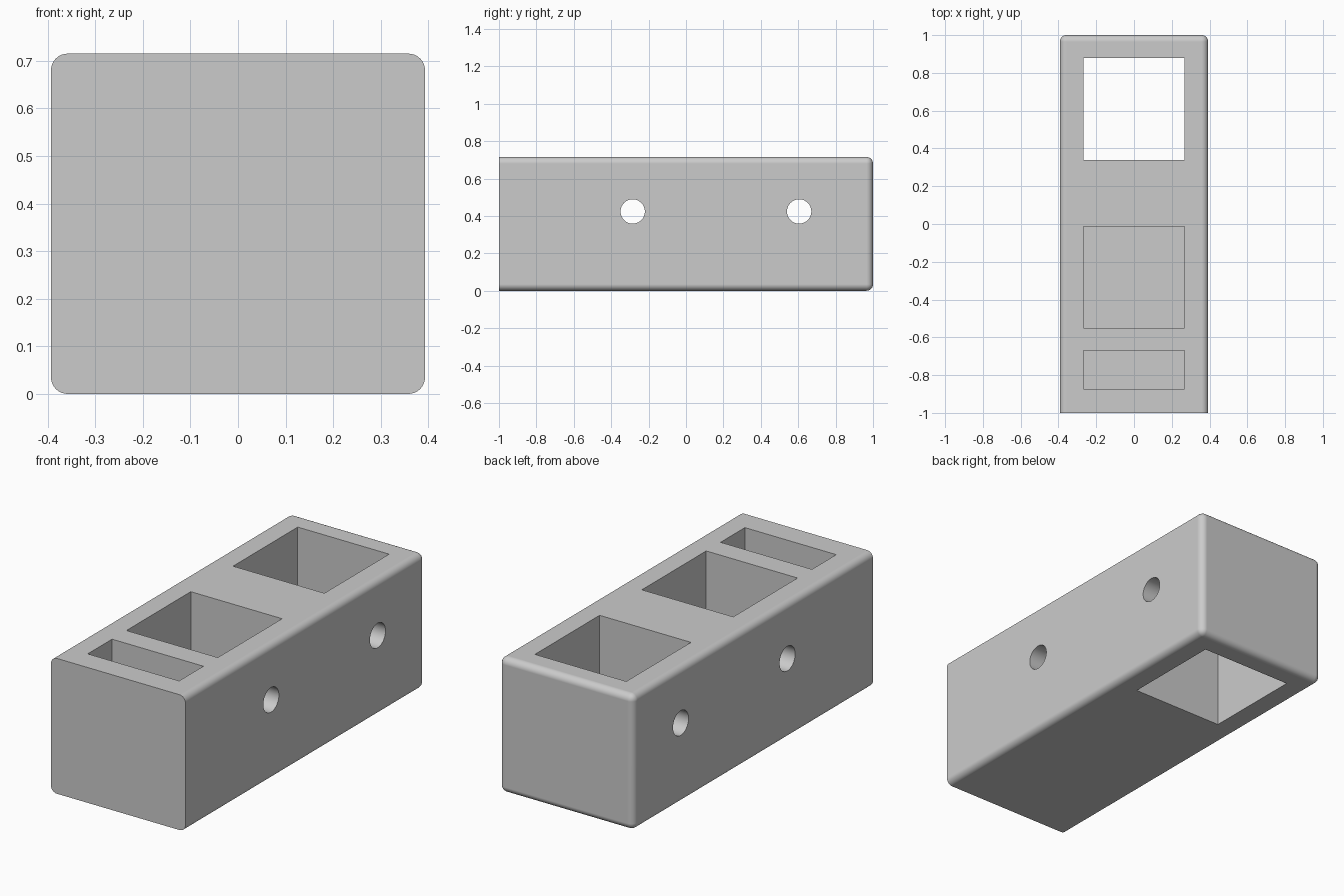
import bpy, bmesh, math
from mathutils import Matrix, Vector

if "Cube" in bpy.data.objects:
    bpy.data.objects.remove(bpy.data.objects["Cube"], do_unlink=True)

HALF_W, HEIGHT, FILLET = 0.393, 0.715, 0.035
POCKET_W, FLOOR = 0.267, 0.12

grey = bpy.data.materials.new("plain grey")
grey.use_nodes = True
colour = (0.6, 0.6, 0.6, 1)
grey.diffuse_color = colour
grey.node_tree.nodes["Principled BSDF"].inputs["Base Color"].default_value = colour


def finish(name, bm):
    mesh = bpy.data.meshes.new(name)
    bm.to_mesh(mesh)
    bm.free()
    mesh.materials.append(grey)
    obj = bpy.data.objects.new(name, mesh)
    bpy.context.collection.objects.link(obj)
    return obj


def block(lo, hi):
    lo, hi = Vector(lo), Vector(hi)
    bm = bmesh.new()
    bmesh.ops.create_cube(bm, size=1)
    bmesh.ops.transform(bm, verts=bm.verts,
                        matrix=Matrix.Translation((lo + hi) / 2) @ Matrix.Diagonal((*(hi - lo), 1)))
    return bm


# Body: every edge rounded except those around the front face
bm = block((-HALF_W, -1, 0), (HALF_W, 1, HEIGHT))
edges = [e for e in bm.edges if any(v.co.y > 0 for v in e.verts)]
bmesh.ops.bevel(bm, geom=edges, offset=FILLET, segments=8, profile=0.5, affect='EDGES')
body = finish("holder_body", bm)

# Pockets: two blind, the rear one open right through
cutters = []
for name, y0, y1, bottom in (("small_pocket", -0.873, -0.67, FLOOR),
                             ("middle_pocket", -0.55, -0.013, FLOOR),
                             ("rear_opening", 0.34, 0.88, -0.1)):
    cutters.append(finish(name, block((-POCKET_W, y0, bottom), (POCKET_W, y1, HEIGHT + 0.1))))

# Round cross holes through both side walls
for name, y in (("middle_hole", -0.285), ("rear_hole", 0.605)):
    bm = bmesh.new()
    bmesh.ops.create_cone(bm, cap_ends=True, segments=48, radius1=0.065, radius2=0.065, depth=1,
                          matrix=Matrix.Translation((0, y, 0.424)) @ Matrix.Rotation(math.pi / 2, 4, 'Y'))
    cutters.append(finish(name, bm))

# Cut the body and discard the cutters
bpy.ops.object.select_all(action='DESELECT')
bpy.context.view_layer.objects.active = body
body.select_set(True)
for cutter in cutters:
    mod = body.modifiers.new(cutter.name, 'BOOLEAN')
    mod.operation, mod.solver, mod.object = 'DIFFERENCE', 'EXACT', cutter
    bpy.ops.object.modifier_apply(modifier=mod.name)
    bpy.data.objects.remove(cutter, do_unlink=True)

# Smooth rounding with flat main faces
bpy.ops.object.shade_smooth_by_angle(angle=math.radians(30))
weighted = body.modifiers.new("flat_faces", 'WEIGHTED_NORMAL')
weighted.keep_sharp = True
